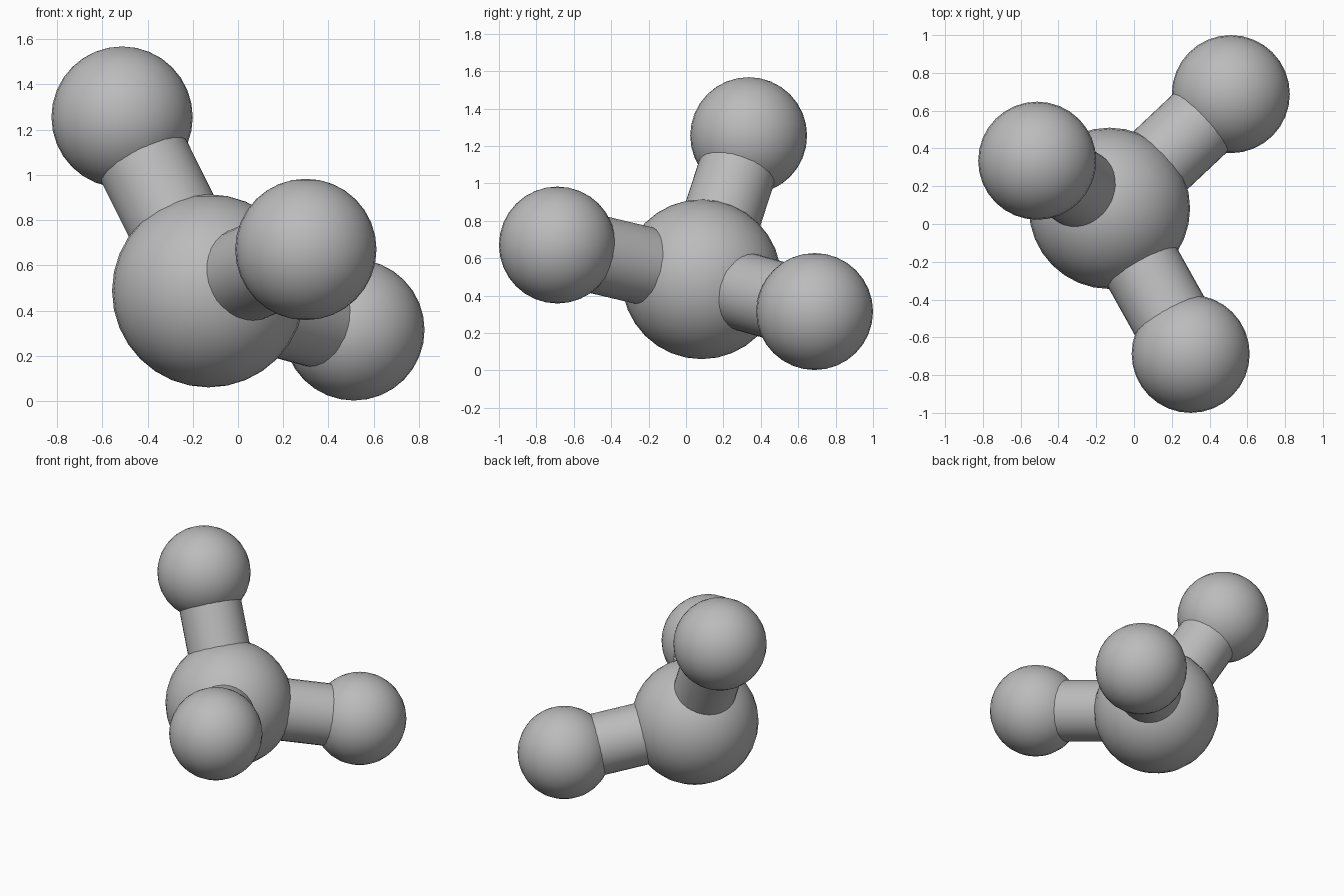
import bpy
from mathutils import Vector

cube = bpy.data.objects.get("Cube")
if cube:
    bpy.data.objects.remove(cube, do_unlink=True)

CORE = Vector((-0.13, 0.083, 0.487))
CORE_RADIUS = 0.427
BALL_RADIUS = 0.3125
ROD_RADIUS = 0.21

grey = bpy.data.materials.new("grey")
grey.use_nodes = True
colour = (0.5, 0.5, 0.5, 1)
grey.diffuse_color = colour
grey.node_tree.nodes["Principled BSDF"].inputs["Base Color"].default_value = colour


def finish(name):
    obj = bpy.context.object
    obj.name = name
    obj.data.materials.append(grey)
    bpy.ops.object.shade_smooth_by_angle()
    return obj


def ball(name, centre, radius):
    bpy.ops.mesh.primitive_uv_sphere_add(segments=32, ring_count=16,
                                         radius=radius, location=centre)
    return finish(name)


def rod(name, start, end):
    axis = end - start
    bpy.ops.mesh.primitive_cylinder_add(vertices=32, radius=ROD_RADIUS,
                                        depth=axis.length,
                                        location=(start + end) / 2)
    bpy.context.object.rotation_euler = axis.to_track_quat("Z", "Y").to_euler()
    return finish(name)


# Large central ball
ball("core_ball", CORE, CORE_RADIUS)

# Three outer balls, each joined to the core by a rod
outer = {
    "upper": Vector((-0.5125, 0.335, 1.255)),
    "front": Vector((0.30, -0.6875, 0.67)),
    "back": Vector((0.5125, 0.6875, 0.3145)),
}
for name, centre in outer.items():
    ball(name + "_ball", centre, BALL_RADIUS)
    rod(name + "_rod", CORE, centre)
